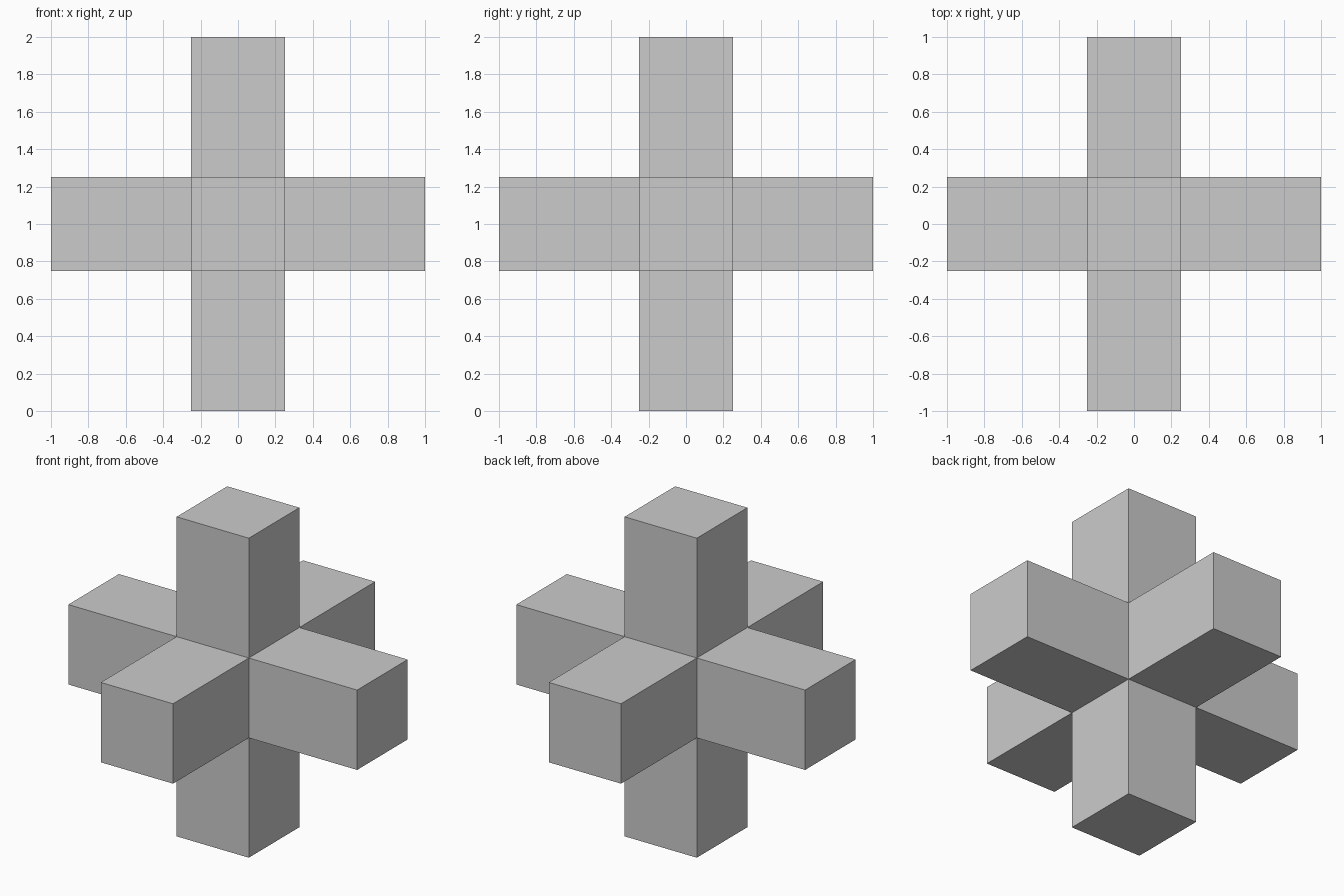
import bpy, bmesh
from mathutils import Matrix

if "Cube" in bpy.data.objects:
    bpy.data.objects.remove(bpy.data.objects["Cube"])

CORE = 0.5     # width of the central cube and of every arm
ARM = 0.75     # arm length beyond the core

bm = bmesh.new()

# Central cube
bmesh.ops.create_cube(bm, size=CORE, matrix=Matrix.Translation((0, 0, 1)))

# Six arms: pull every face of the cube straight outwards
for face in list(bm.faces):
    direction = face.normal.copy()
    tip = bmesh.ops.extrude_discrete_faces(bm, faces=[face])["faces"][0]
    bmesh.ops.translate(bm, verts=tip.verts, vec=direction * ARM)

bmesh.ops.recalc_face_normals(bm, faces=bm.faces)
mesh = bpy.data.meshes.new("six_armed_cross")
bm.to_mesh(mesh)
bm.free()
bpy.context.collection.objects.link(bpy.data.objects.new("six_armed_cross", mesh))
